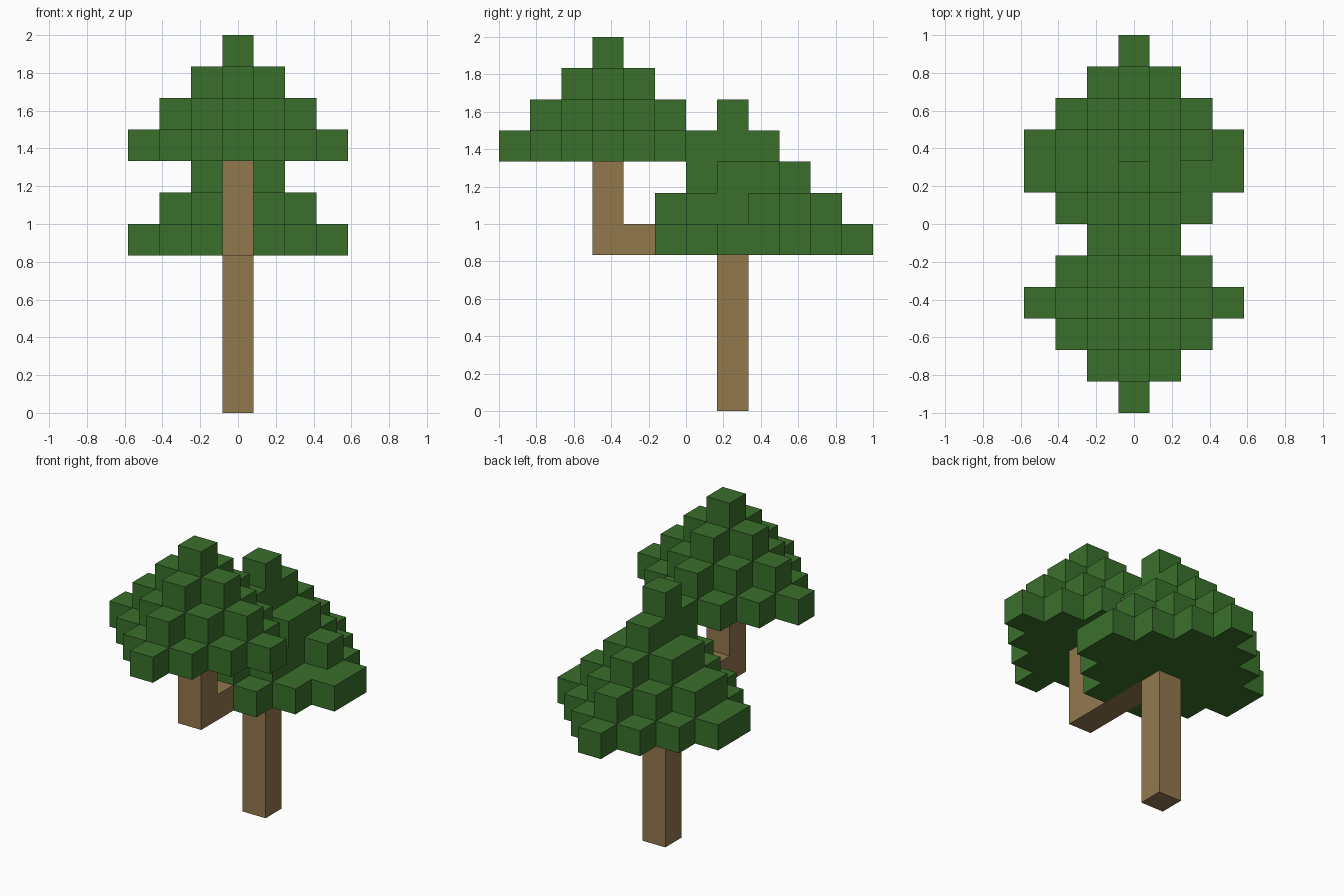
import bpy
import bmesh
from mathutils import Vector

CELL = 1 / 6  # edge length of one block

if "Cube" in bpy.data.objects:
    bpy.data.objects.remove(bpy.data.objects["Cube"], do_unlink=True)


def make_material(name, color):
    mat = bpy.data.materials.new(name)
    mat.use_nodes = True
    mat.diffuse_color = color
    bsdf = mat.node_tree.nodes["Principled BSDF"]
    bsdf.inputs["Base Color"].default_value = color
    bsdf.inputs["Roughness"].default_value = 0.9
    return mat


def pyramid(center_y, base, radius):
    """Stepped diamond pyramid: each layer up is one block narrower."""
    return {(x, center_y + dy, base + level)
            for level in range(radius + 1)
            for x in range(-radius, radius + 1)
            for dy in range(-radius, radius + 1)
            if abs(x) + abs(dy) <= radius - level}


def build_blocks(name, cells, occupied, mat):
    """Outer skin of a group of blocks, without faces hidden by neighbours."""
    bm = bmesh.new()
    for cell in sorted(cells):
        # Block index y and z mark the lower edge; x is centred
        center = Vector(cell) + Vector((0, 0.5, 0.5))
        for axis in range(3):
            for sign in (-1, 1):
                step = [0, 0, 0]
                step[axis] = sign
                if tuple(c + s for c, s in zip(cell, step)) in occupied:
                    continue
                normal = Vector(step)
                u = Vector([float(i == (axis + 1) % 3) for i in range(3)])
                v = normal.cross(u)
                corners = [(-1, -1), (1, -1), (1, 1), (-1, 1)]
                bm.faces.new([bm.verts.new((center + (normal + u * a + v * b) / 2) * CELL)
                              for a, b in corners])
    bmesh.ops.remove_doubles(bm, verts=bm.verts, dist=0.001)
    mesh = bpy.data.meshes.new(name)
    bm.to_mesh(mesh)
    bm.free()
    mesh.materials.append(mat)
    obj = bpy.data.objects.new(name, mesh)
    bpy.context.collection.objects.link(obj)


leaf = make_material("leaf green", (0.042, 0.159, 0.025, 1))
bark = make_material("bark brown", (0.287, 0.188, 0.078, 1))

# Trunk, side branch and upright limb
trunk = {(0, 1, z) for z in range(6)}
branch = {(0, y, 5) for y in range(-3, 1)}
limb = {(0, -3, z) for z in range(6, 8)}
wood = trunk | branch | limb

# Upper canopy on the limb; lower canopy from two merged pyramids and a tip
upper = pyramid(-3, 8, 3)
lower = pyramid(1, 5, 3) | pyramid(2, 5, 3) | {(0, 1, 9)}
lower -= wood | {(2, 1, 6)}  # one block is missing on the side

everything = wood | upper | lower
for name, cells, mat in (("trunk", trunk, bark), ("side_branch", branch, bark),
                         ("upright_limb", limb, bark),
                         ("upper_canopy", upper, leaf), ("lower_canopy", lower, leaf)):
    build_blocks(name, cells, everything, mat)
